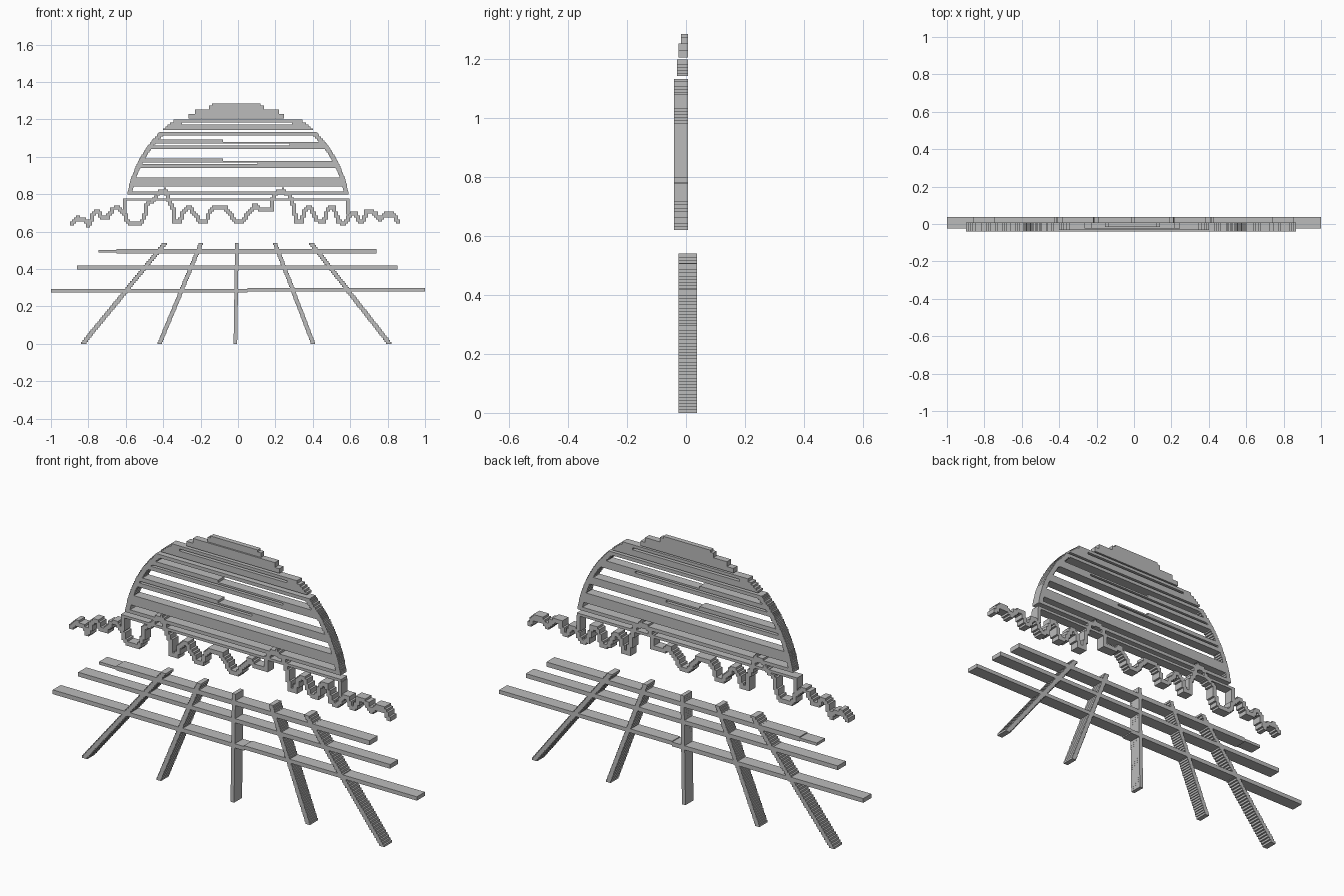
import bpy, bmesh, math
from mathutils import Vector
from mathutils.geometry import intersect_point_line

if "Cube" in bpy.data.objects:
    bpy.data.objects.remove(bpy.data.objects["Cube"])

grey = bpy.data.materials.new("plain grey")
grey.use_nodes = True
grey.diffuse_color = (0.5, 0.5, 0.5, 1)
grey.node_tree.nodes["Principled BSDF"].inputs["Base Color"].default_value = (0.5, 0.5, 0.5, 1)

STEP = 0.0107                     # height of one stair in the stepped outlines
SUN_Z, SUN_R, RIM = 0.7, 0.6, 0.024
SUN_Y = (-0.041, 0.007)           # front and back of the sun and ridge
GRID_Y = (-0.025, 0.038)          # front and back of the floor grid


def finish(name, bm, depth):
    """Extrude the flat outline from front to back and make an object."""
    ext = bmesh.ops.extrude_face_region(bm, geom=bm.faces[:])
    moved = [v for v in ext["geom"] if isinstance(v, bmesh.types.BMVert)]
    bmesh.ops.translate(bm, verts=moved, vec=(0, depth[1] - depth[0], 0))
    bmesh.ops.dissolve_limit(bm, angle_limit=0.01, verts=bm.verts[:], edges=bm.edges[:])
    bmesh.ops.recalc_face_normals(bm, faces=bm.faces[:])
    mesh = bpy.data.meshes.new(name)
    bm.to_mesh(mesh)
    bm.free()
    mesh.materials.append(grey)
    bpy.context.collection.objects.link(bpy.data.objects.new(name, mesh))


def strip(name, z0, z1, left, right, depth):
    """Upright plate whose two side edges are staircases following left(z), right(z)."""
    n = max(1, round((z1 - z0) / STEP))
    h = (z1 - z0) / n
    sides = ([], [])
    for i in range(n):
        low, high = z0 + i * h, z0 + (i + 1) * h
        for side, edge in zip(sides, (left, right)):
            x = edge((low + high) / 2)
            for z in (low, high):
                side.append((x, depth[0], z))
    bm = bmesh.new()
    bm.faces.new([bm.verts.new(p) for p in sides[0] + sides[1][::-1]])
    bmesh.ops.remove_doubles(bm, verts=bm.verts[:], dist=1e-5)
    finish(name, bm, depth)


def bar(name, x0, x1, z0, z1, depth):
    strip(name, z0, z1, lambda z: x0, lambda z: x1, depth)


def half(z, r=SUN_R):
    return math.sqrt(max(0, r * r - (z - SUN_Z) ** 2))


def sun_band(name, z0, z1, x0=-1, x1=1, depth=SUN_Y):
    """Slice of the sun disc, optionally cut short at x0 or x1."""
    strip(name, z0, z1, lambda z: max(x0, -half(z)), lambda z: min(x1, half(z)), depth)


# Sun cap: wide base and a set-back crown
CAP_Y, CROWN_Y = (-0.025, 0.007), (-0.017, 0.007)
bar("sun_cap_base", -0.265, 0.245, 1.205, 1.228, CAP_Y)
bar("sun_cap_middle", -0.23, 0.22, 1.228, 1.252, CAP_Y)
bar("sun_cap_crown", -0.155, 0.138, 1.252, 1.275, CROWN_Y)
bar("sun_cap_tip", -0.14, 0.12, 1.275, 1.285, CROWN_Y)

# Upper band with a long slot
BAND_Y = (-0.031, 0.007)
sun_band("upper_band_top", 1.183, 1.198, depth=BAND_Y)
sun_band("upper_band_bottom", 1.142, 1.173, depth=BAND_Y)
sun_band("upper_band_left_end", 1.173, 1.183, x1=-0.3, depth=BAND_Y)
sun_band("upper_band_right_end", 1.173, 1.183, x0=0.29, depth=BAND_Y)

# Sun rim, left and right
strip("sun_rim_right", 0.8, 1.13, lambda z: half(z, SUN_R - RIM), half, SUN_Y)
strip("sun_rim_left", 0.8, 1.13, lambda z: -half(z), lambda z: -half(z, SUN_R - RIM), SUN_Y)
sun_band("rim_top_bar", 1.115, 1.132)

# Two slotted stripes: the left half of each stands a little taller
for label, top, slot, slot_end in (("high", 1.091, 1.061, 0.275), ("low", 0.99, 0.961, 0.105)):
    sun_band(label + "_stripe_raised", top - 0.012, top, x1=-0.08)
    sun_band(label + "_stripe_top", slot + 0.009, top - 0.012)
    sun_band(label + "_stripe_bottom", top - 0.05, slot)
    sun_band(label + "_stripe_end", slot, slot + 0.009, x0=slot_end)

# Solid lower stripes
sun_band("broad_stripe", 0.84, 0.89)
sun_band("thin_stripe", 0.797, 0.814)
bar("bottom_stripe", -0.615, 0.595, 0.765, 0.778, SUN_Y)
bar("left_foot", -0.615, -0.595, 0.7, 0.765, SUN_Y)
bar("right_foot", 0.578, 0.597, 0.69, 0.765, SUN_Y)

# Ridge line, as hundredths of a unit along x and z
RIDGE = [(-89, 64), (-86, 67), (-82, 66), (-80, 63), (-77, 70), (-75, 71), (-73, 67), (-70, 67),
         (-67, 72), (-64, 73), (-61, 70), (-59, 65), (-56, 64), (-52, 64), (-50, 68), (-49, 74),
         (-45, 77), (-42, 81), (-39, 82), (-37, 77), (-34, 70), (-34, 65), (-31, 65), (-29, 71),
         (-26, 73), (-23, 69), (-20, 65), (-17, 65), (-15, 71), (-12, 73), (-7, 73), (-4, 69),
         (-1, 65), (2, 65), (6, 70), (9, 74), (12, 72), (18, 72), (19, 80), (24, 82), (28, 79),
         (30, 73), (31, 65), (34, 65), (36, 72), (39, 73), (42, 66), (46, 65), (48, 72), (51, 73),
         (54, 65), (57, 64), (60, 69), (63, 70), (65, 65), (67, 66), (69, 71), (73, 70), (76, 66),
         (79, 69), (83, 69), (86, 65)]
points = [Vector((x / 100, 0, z / 100)) for x, z in RIDGE]
cells = set()
for a, b in zip(points, points[1:]):
    for i in range(int(min(a.x, b.x) / STEP) - 3, int(max(a.x, b.x) / STEP) + 4):
        for k in range(int(min(a.z, b.z) / STEP) - 2, int(max(a.z, b.z) / STEP) + 4):
            p = Vector(((i + 0.5) * STEP, 0, (k + 0.5) * STEP))
            near, t = intersect_point_line(p, a, b)
            if (p - a.lerp(b, min(1, max(0, t)))).length < 0.0115:
                cells.add((i, k))
bm = bmesh.new()
corners = {}
for i, k in sorted(cells):
    quad = []
    for c in ((i, k), (i + 1, k), (i + 1, k + 1), (i, k + 1)):
        if c not in corners:
            corners[c] = bm.verts.new((c[0] * STEP, SUN_Y[0], c[1] * STEP))
        quad.append(corners[c])
    bm.faces.new(quad)
finish("ridge_line", bm, SUN_Y)

# Floor grid: cross bars
bar("far_cross_bar", -0.65, 0.74, 0.484, 0.507, GRID_Y)
bar("far_cross_bar_end", -0.745, -0.65, 0.488, 0.502, GRID_Y)
bar("middle_cross_bar", -0.86, 0.853, 0.398, 0.419, GRID_Y)
bar("near_cross_bar_left", -1, 0.05, 0.273, 0.294, GRID_Y)
bar("near_cross_bar_right", 0.05, 1, 0.279, 0.298, GRID_Y)

# Floor grid: spokes fanning out toward the ground
for name, top, foot in (("outer_left", 0.39, 0.81), ("inner_left", 0.197, 0.402), ("centre", -0.006, -0.014),
                        ("inner_right", -0.197, -0.42), ("outer_right", -0.39, -0.83)):
    width = 0.0095 + 0.012 * abs(foot - top)
    strip(name + "_spoke", 0, 0.54,
          lambda z: foot + (top - foot) * z / 0.54 - width,
          lambda z: foot + (top - foot) * z / 0.54 + width, GRID_Y)
